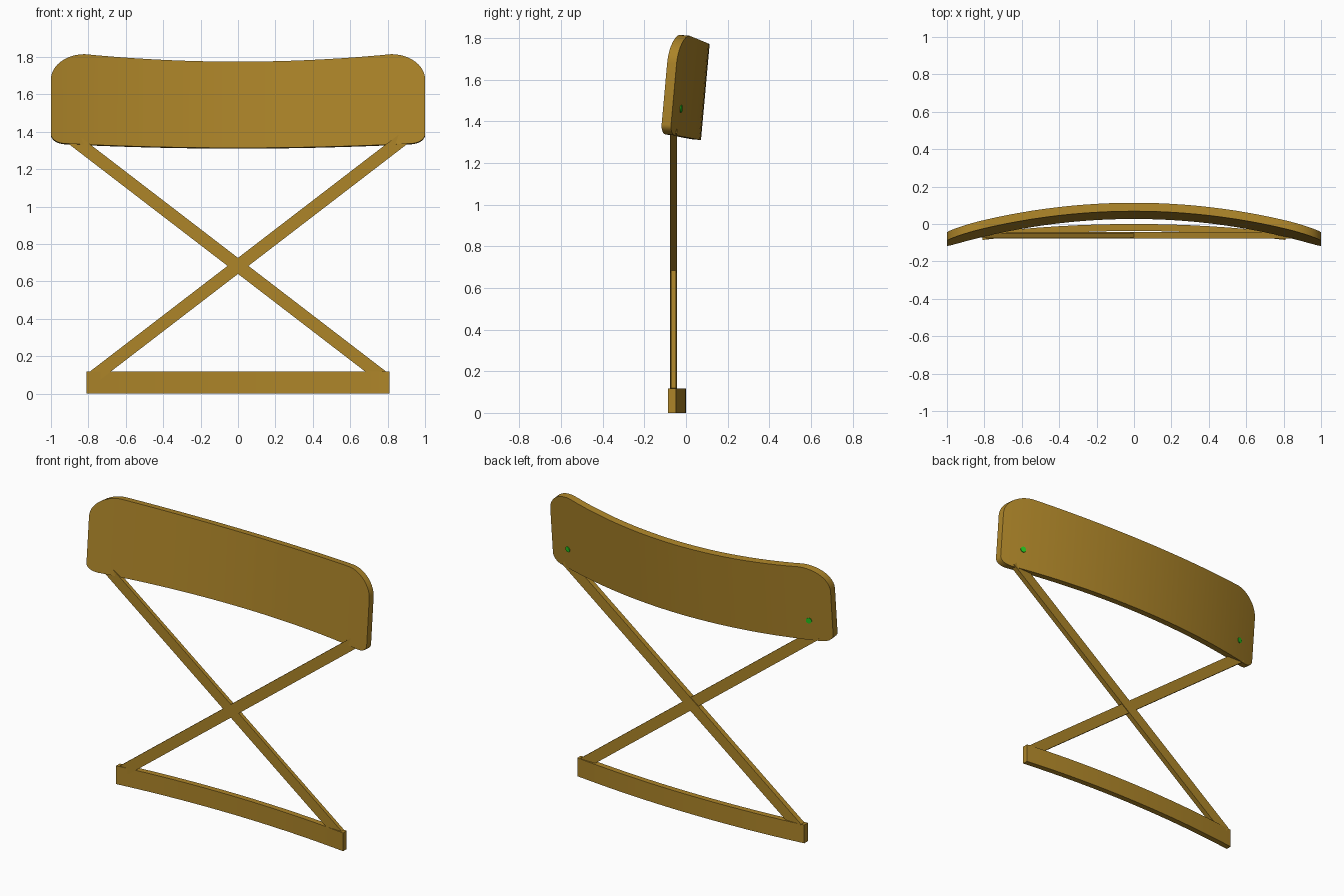
import bpy, bmesh, math
from mathutils import Vector

if "Cube" in bpy.data.objects:
    bpy.data.objects.remove(bpy.data.objects["Cube"])


def material(name, col):
    m = bpy.data.materials.new(name)
    m.diffuse_color = (*col, 1)
    m.use_nodes = True
    m.node_tree.nodes["Principled BSDF"].inputs["Base Color"].default_value = m.diffuse_color
    return m


wood = material("golden_wood", (0.42, 0.235, 0.022))
green = material("green", (0.02, 0.6, 0.015))


def finish(name, bm, mat, smooth=True):
    bmesh.ops.recalc_face_normals(bm, faces=bm.faces)
    me = bpy.data.meshes.new(name)
    bm.to_mesh(me)
    bm.free()
    ob = bpy.data.objects.new(name, me)
    bpy.context.collection.objects.link(ob)
    me.materials.append(mat)
    if smooth:
        bpy.ops.object.select_all(action='DESELECT')
        ob.select_set(True)
        bpy.context.view_layer.objects.active = ob
        bpy.ops.object.shade_smooth_by_angle(angle=math.radians(30))
    return ob


def sag(x, r):
    return r - math.sqrt(r * r - x * x)


def arc_slab(name, xs, low, high, back, r, thick, tilt):
    """Bowed plank: columns of four corners swept along an arc in plan."""
    bm = bmesh.new()
    z0 = low(0)
    rings = []
    for x in xs:
        ring = []
        for z, off in ((low(x), thick), (high(x), thick), (high(x), 0), (low(x), 0)):
            y = back - sag(x, r) - off + tilt * (z - z0)
            ring.append(bm.verts.new((x, y, z + tilt * (off - thick / 2))))
        rings.append(ring)
    for a, b in zip(rings, rings[1:]):
        for i in range(4):
            j = (i + 1) % 4
            bm.faces.new((a[i], a[j], b[j], b[i]))
    bm.faces.new(rings[0])
    bm.faces.new(rings[-1])
    return finish(name, bm, wood)


# Backrest outline with rounded corners
def back_top(x):
    x = abs(x)
    if x <= 0.82:
        return 1.773 + 0.04 * (x / 0.82) ** 2
    u = min(1, (x - 0.82) / 0.18)
    return 1.813 - 0.135 * (1 - math.sqrt(1 - u * u))


def back_low(x):
    x = abs(x)
    if x <= 0.92:
        return 1.312 + 0.023 * (x / 0.92) ** 2
    u = min(1, (x - 0.92) / 0.08)
    return 1.335 + 0.05 * (1 - math.sqrt(1 - u * u))


corner = [0.82 + 0.18 * math.sin(k * math.pi / 24) for k in range(1, 13)]
xs = [-x for x in reversed(corner)] + [-0.82 + 1.64 * k / 24 for k in range(25)] + corner
arc_slab("backrest", xs, back_low, back_top, 0.072, 3.4, 0.045, 0.09)

# Bowed foot rail
arc_slab("foot_rail", [-0.81 + 1.62 * k / 16 for k in range(17)],
         lambda x: 0.0, lambda x: 0.118, 0.0, 6.8, 0.037, 0)


# Crossed bars
def bar(name, side, y0, y1):
    a, b = Vector((-0.77, 0.092)), Vector((0.895, 1.37))
    d = (b - a).normalized()
    n = Vector((-d.y, d.x)) * 0.034
    bm = bmesh.new()
    loops = [[bm.verts.new((side * p.x, y, p.y)) for p in (a - n, b - n, b + n, a + n)]
             for y in (y0, y1)]
    for lp in loops:
        bm.faces.new(lp)
    for i in range(4):
        j = (i + 1) % 4
        bm.faces.new((loops[0][i], loops[0][j], loops[1][j], loops[1][i]))
    finish(name, bm, wood, False)


bar("rising_bar", 1, -0.077, -0.044)
bar("falling_bar", -1, -0.073, -0.048)

# Small green fixings on the back of the backrest
for side, label in ((1, "right"), (-1, "left")):
    bm = bmesh.new()
    bmesh.ops.create_cone(bm, cap_ends=True, segments=16, radius1=0.018, radius2=0.018, depth=0.01)
    ob = finish(label + "_fixing", bm, green)
    x, z = side * 0.86, 1.46
    ob.location = (x, 0.072 - sag(x, 3.4) + 0.09 * (z - 1.312), z)
    ob.rotation_mode = 'QUATERNION'
    ob.rotation_quaternion = Vector((side * 0.26, 1, -0.09)).to_track_quat('Z', 'Y')
